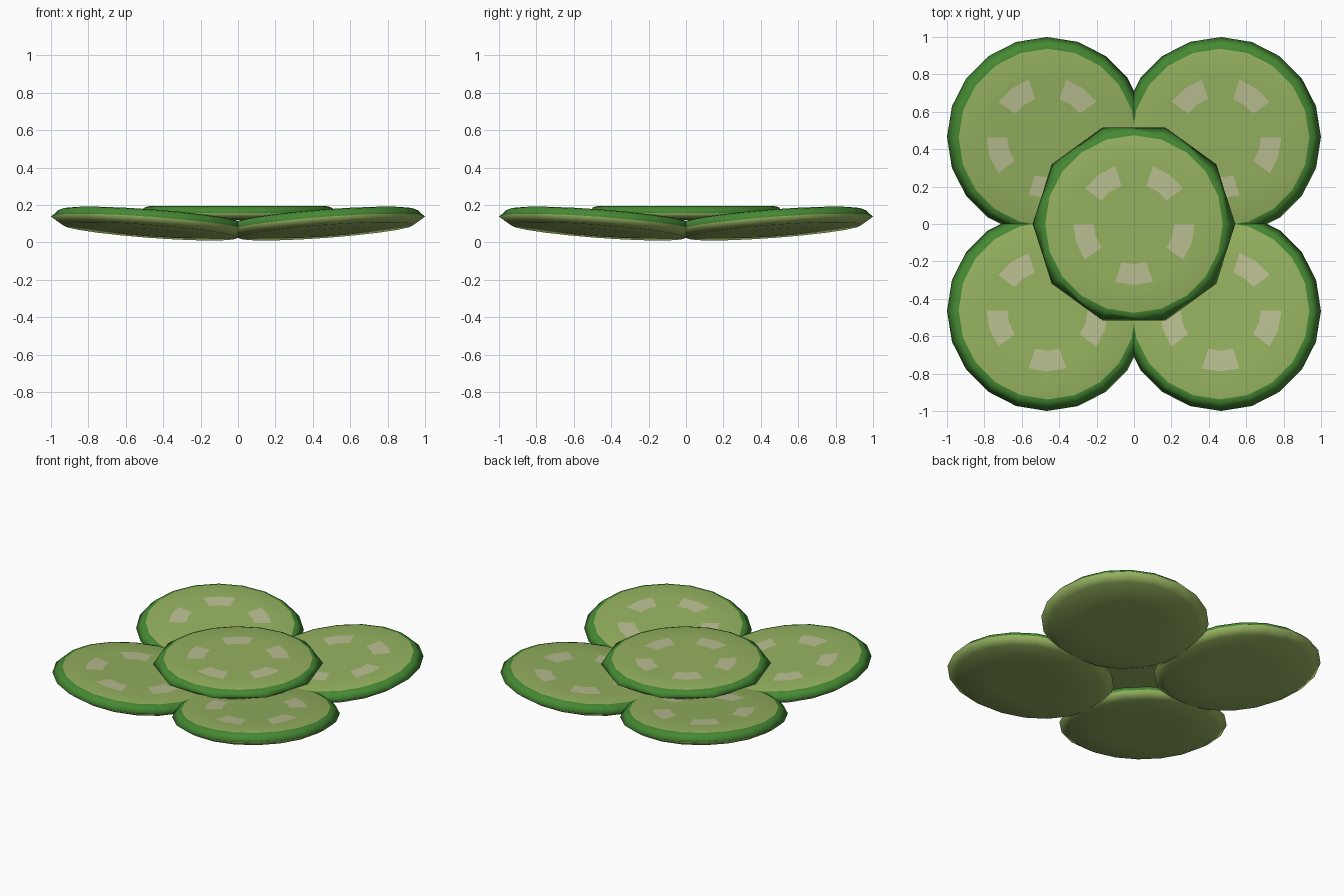
import bpy, bmesh, math
from mathutils import Matrix, Vector

cube = bpy.data.objects.get("Cube")
if cube:
    bpy.data.objects.remove(cube)


def material(name, rgb):
    mat = bpy.data.materials.new(name)
    mat.use_nodes = True
    color = (*rgb, 1)
    mat.diffuse_color = color
    bsdf = mat.node_tree.nodes["Principled BSDF"]
    bsdf.inputs["Base Color"].default_value = color
    bsdf.inputs["Roughness"].default_value = 0.8
    return mat


MATERIALS = [
    material("pale_green_flesh", (0.30, 0.44, 0.115)),
    material("dark_green_peel", (0.06, 0.25, 0.033)),
    material("cream_seed", (0.49, 0.515, 0.285)),
]
FLESH, PEEL, SEED = range(3)
SIDES = 20


def make_slice(name, center, half, rim, tilt=None, coarse_rim=False):
    """Lathed slice: rings run from the top middle over the rim to the underside."""
    rings = [(0.215, half), (0.325, half), (0.475, half - 0.002), (0.498, half - 0.008),
             (rim, 0), (0.47, -half * 0.85), (0.25, -half)]
    bm = bmesh.new()
    loops = []
    for k, (radius, z) in enumerate(rings):
        loop = []
        for i in range(SIDES):
            r = radius
            # A coarse rim has half as many corners
            if coarse_rim and k == 4 and i % 2:
                r *= math.cos(2 * math.pi / SIDES)
            a = 2 * math.pi * i / SIDES
            loop.append(bm.verts.new((r * math.cos(a), r * math.sin(a), z)))
        loops.append(loop)
    top = bm.verts.new((0, 0, half))
    bottom = bm.verts.new((0, 0, -half))
    for i in range(SIDES):
        j = (i + 1) % SIDES
        bm.faces.new((top, loops[0][i], loops[0][j]))
        bm.faces.new((bottom, loops[-1][j], loops[-1][i]))
        for k in range(len(rings) - 1):
            face = bm.faces.new((loops[k][i], loops[k + 1][i], loops[k + 1][j], loops[k][j]))
            if k == 0 and i % 4 in (2, 3):      # five seeds, two segments wide
                face.material_index = SEED
            elif k in (2, 3):                   # peel between the flesh and the rim
                face.material_index = PEEL
    bmesh.ops.recalc_face_normals(bm, faces=bm.faces)
    for face in bm.faces:
        face.smooth = True
    if tilt:
        bm.transform(Matrix.Rotation(math.radians(6), 4, Vector((tilt[1], -tilt[0], 0))))
    mesh = bpy.data.meshes.new(name)
    bm.to_mesh(mesh)
    bm.free()
    for mat in MATERIALS:
        mesh.materials.append(mat)
    obj = bpy.data.objects.new(name, mesh)
    obj.location = center
    bpy.context.collection.objects.link(obj)


# Four lower slices, each raised at its outer corner
for sx, side in ((-1, "right"), (1, "left")):
    for sy, end in ((-1, "front"), (1, "back")):
        make_slice(f"{end}_{side}_slice", (sx * 0.467, sy * 0.467, 0.0975),
                   0.046, 0.534, tilt=(sx, sy))

# Level slice resting on top
make_slice("center_slice", (0, 0, 0.157), 0.038, 0.542, coarse_rim=True)
